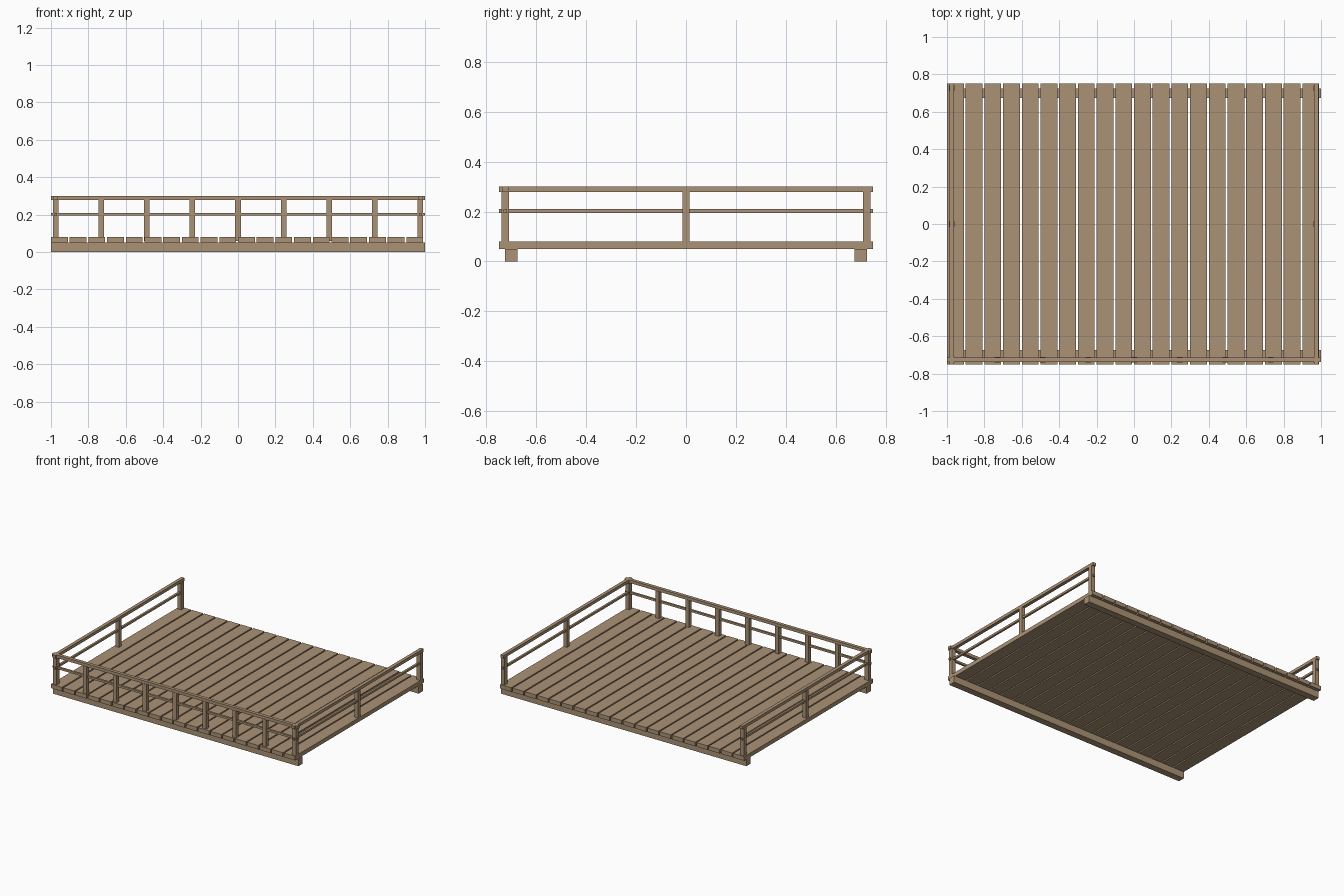
import bpy

if "Cube" in bpy.data.objects:
    bpy.data.objects.remove(bpy.data.objects["Cube"])

wood = bpy.data.materials.new("wood")
wood.diffuse_color = (0.41, 0.29, 0.18, 1)
wood.use_nodes = True
wood.node_tree.nodes["Principled BSDF"].inputs["Base Color"].default_value = wood.diffuse_color


def box(name, center, size):
    x, y, z = (s / 2 for s in size)
    verts = [(a, b, c) for a in (-x, x) for b in (-y, y) for c in (-z, z)]
    faces = [(0, 1, 3, 2), (4, 6, 7, 5), (0, 4, 5, 1),
             (2, 3, 7, 6), (0, 2, 6, 4), (1, 5, 7, 3)]
    mesh = bpy.data.meshes.new(name)
    mesh.from_pydata(verts, [], faces)
    mesh.materials.append(wood)
    obj = bpy.data.objects.new(name, mesh)
    obj.location = center
    bpy.context.collection.objects.link(obj)
    return obj


POST_X, POST_Y = 0.975, 0.725
POST = (0.03, 0.03, 0.22)
POST_Z = 0.17

# Support beams under the front and back edges
for side, y in (("front", -0.7), ("back", 0.7)):
    box(f"{side}_beam", (0, y, 0.025), (2, 0.05, 0.05))

# Deck planks running front to back with narrow gaps
for i in range(20):
    box(f"deck_plank_{i + 1}", (-0.955 + 0.1 * i, 0, 0.065), (0.09, 1.5, 0.03))

# Front railing posts, including the corners
for i in range(9):
    x = -POST_X + i * POST_X / 4
    box(f"front_post_{i + 1}", (x, -POST_Y, POST_Z), POST)

# Front top rail and thin middle rail
box("front_top_rail", (0, -POST_Y, 0.289), (2, 0.025, 0.022))
box("front_middle_rail", (0, -POST_Y, 0.202), (2, 0.015, 0.015))

# Side railings: middle and back posts plus two rails each
for side, x in (("left", -POST_X), ("right", POST_X)):
    for place, y in (("middle", 0), ("back", POST_Y)):
        box(f"{side}_{place}_post", (x, y, POST_Z), POST)
    box(f"{side}_top_rail", (x, 0, 0.289), (0.025, 1.5, 0.022))
    box(f"{side}_middle_rail", (x, 0, 0.202), (0.015, 1.5, 0.015))
